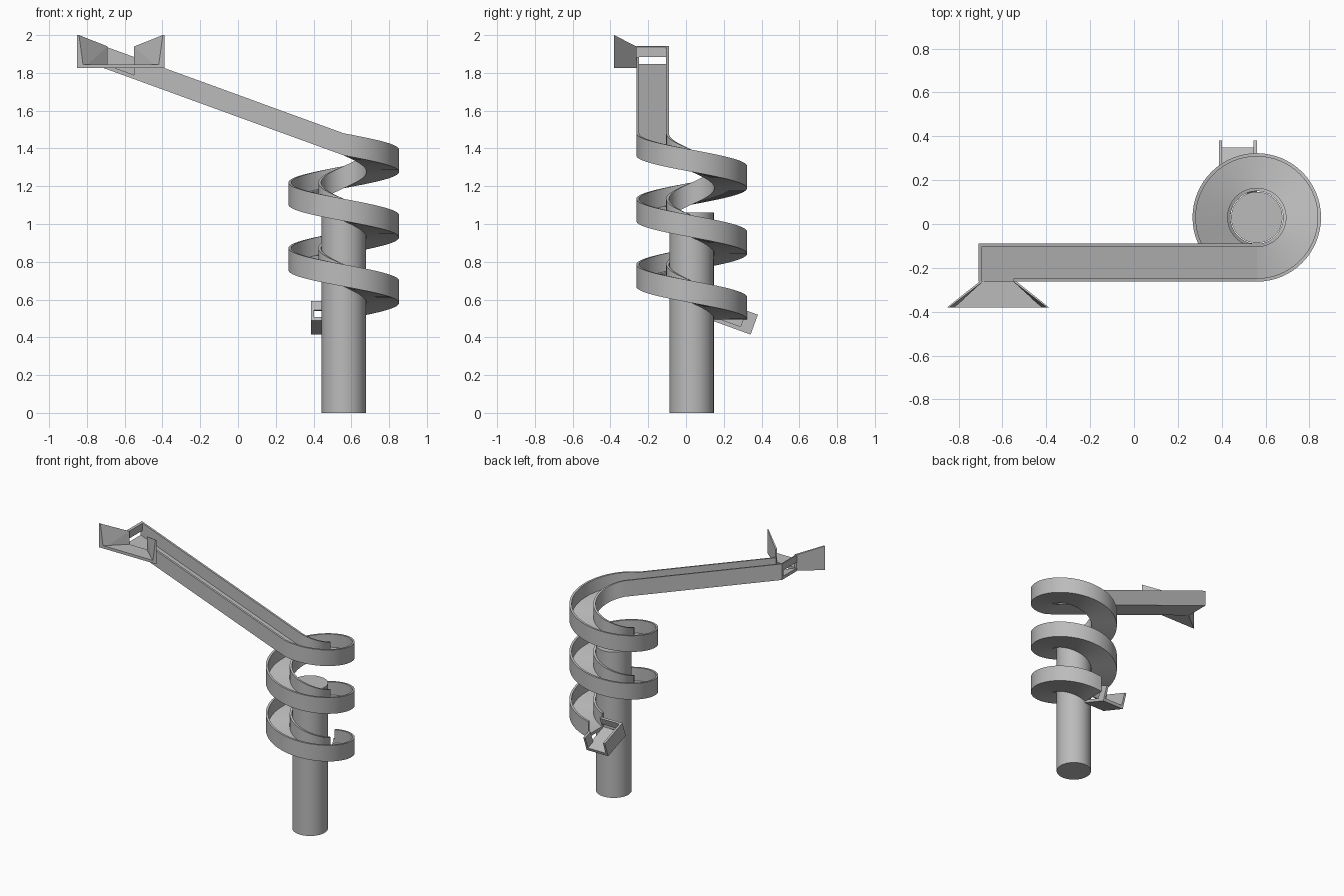
import bpy, bmesh, math
from mathutils import Vector

cube = bpy.data.objects.get("Cube")
if cube:
    bpy.data.objects.remove(cube, do_unlink=True)

grey = bpy.data.materials.new("plain grey")
grey.use_nodes = True
grey.diffuse_color = (0.5, 0.5, 0.5, 1)
grey.node_tree.nodes["Principled BSDF"].inputs["Base Color"].default_value = (0.5, 0.5, 0.5, 1)


def finish(name, bm, smooth=False):
    bmesh.ops.recalc_face_normals(bm, faces=bm.faces[:])
    mesh = bpy.data.meshes.new(name)
    bm.to_mesh(mesh)
    bm.free()
    mesh.materials.append(grey)
    obj = bpy.data.objects.new(name, mesh)
    bpy.context.collection.objects.link(obj)
    if smooth:
        bpy.ops.object.select_all(action='DESELECT')
        obj.select_set(True)
        bpy.context.view_layer.objects.active = obj
        bpy.ops.object.shade_smooth_by_angle(angle=math.radians(35))
    return obj


def sweep(name, frames, profile, smooth=False):
    """Sweep a closed profile (across, up) along frames (origin, across, up)."""
    bm = bmesh.new()
    rings = [[bm.verts.new(o + a * p + u * h) for p, h in profile] for o, a, u in frames]
    n = len(profile)
    for r, s in zip(rings, rings[1:]):
        for i in range(n):
            j = (i + 1) % n
            bm.faces.new((r[i], r[j], s[j], s[i]))
    bm.faces.new(rings[0])
    bm.faces.new(rings[-1])
    return finish(name, bm, smooth)


def hull(name, points):
    bm = bmesh.new()
    for p in points:
        bm.verts.new(p)
    bmesh.ops.convex_hull(bm, input=bm.verts[:])
    bmesh.ops.dissolve_limit(bm, angle_limit=0.01, verts=bm.verts[:], edges=bm.edges[:])
    return finish(name, bm)


# Shared dimensions
CX, CY = 0.56, 0.03
R_IN, R_OUT = 0.12, 0.293
PITCH, TOP_Z, HEIGHT = 0.347, 1.48, 0.117
WALL, FLOOR = 0.015, 0.022
WIDTH = R_OUT - R_IN
SLOPE = math.tan(math.radians(20))
UP = Vector((0, 0, 1))


def trough(a, b, h):
    """U section between across positions a and b."""
    return [(a, 0), (b, 0), (b, h), (b - WALL, h), (b - WALL, FLOOR),
            (a + WALL, FLOOR), (a + WALL, h), (a, h)]


def half_trough(a, b, h):
    """L section with its only wall at a."""
    return [(a, 0), (b, 0), (b, FLOOR), (a + WALL, FLOOR), (a + WALL, h), (a, h)]


def bar(a, b, low, high):
    return [(a, low), (b, low), (b, high), (a, high)]


# Support pole
bm = bmesh.new()
bmesh.ops.create_cone(bm, cap_ends=True, segments=64, radius1=0.117, radius2=0.117, depth=1.06)
bmesh.ops.translate(bm, vec=(CX, CY, 0.53), verts=bm.verts[:])
finish("support_pole", bm, True)

# Spiral trough, two and a half turns
STEPS = 64
spiral = []
for i in range(int(2.5 * STEPS) + 1):
    t = i / STEPS
    ang = 2 * math.pi * t - math.pi / 2
    spiral.append((Vector((CX, CY, TOP_Z - HEIGHT - PITCH * t)),
                   Vector((math.cos(ang), math.sin(ang), 0)), UP))
sweep("spiral_trough", spiral, trough(R_IN, R_OUT, HEIGHT), True)


# Straight sloping trough that feeds the spiral
def ramp(x):
    return (Vector((x, CY, TOP_Z - HEIGHT + SLOPE * (CX - x))), Vector((0, -1, 0)), UP)


X_END, X_OPEN = -0.71, -0.55
sweep("ramp_trough", [ramp(X_OPEN), ramp(CX)], trough(R_IN, R_OUT, HEIGHT))
sweep("ramp_entry", [ramp(X_END), ramp(X_OPEN)], half_trough(R_IN, R_OUT, HEIGHT))
sweep("ramp_end_bar", [ramp(X_END), ramp(X_END + WALL)], bar(R_IN, R_OUT, 0.064, HEIGHT))

# Entry funnel: flat floor and two flared walls
MID, Y_BACK, Y_FRONT, Z_LOW, Z_FLOOR = -0.62, -0.263, -0.38, 1.825, 1.845
hull("funnel_floor", [(MID + s * w, y, z) for s in (-1, 1) for z in (Z_LOW, Z_FLOOR)
                      for w, y in ((0.08, Y_BACK), (0.232, Y_FRONT))])
for side, s in (("right", -1), ("left", 1)):
    corners = [(0.085, Y_BACK, Z_LOW), (0.085, Y_BACK, 1.94),
               (0.07, Y_BACK, Z_LOW), (0.07, Y_BACK, 1.94),
               (0.232, Y_FRONT, Z_LOW), (0.232, Y_FRONT, 2.0),
               (0.198, Y_FRONT, Z_LOW), (0.222, Y_FRONT, 2.0)]
    hull("funnel_wall_" + side, [(MID + s * w, y, z) for w, y, z in corners])

# Tilted exit spout at the foot of the spiral
TILT = math.radians(20)
ALONG = Vector((0, math.cos(TILT), -math.sin(TILT)))
NORMAL = Vector((0, math.sin(TILT), math.cos(TILT)))
START = Vector((CX - WIDTH, 0.14, 0.488))
SPOUT_H = 0.112


def spout(d):
    return (START + ALONG * d, Vector((1, 0, 0)), NORMAL)


sweep("spout_entry", [spout(0), spout(0.15)], half_trough(0, WIDTH, SPOUT_H))
sweep("spout_lip", [spout(0.15), spout(0.215)], trough(0, WIDTH, SPOUT_H))
sweep("spout_bar", [spout(0), spout(WALL)], bar(0, WIDTH, 0.06, SPOUT_H))
